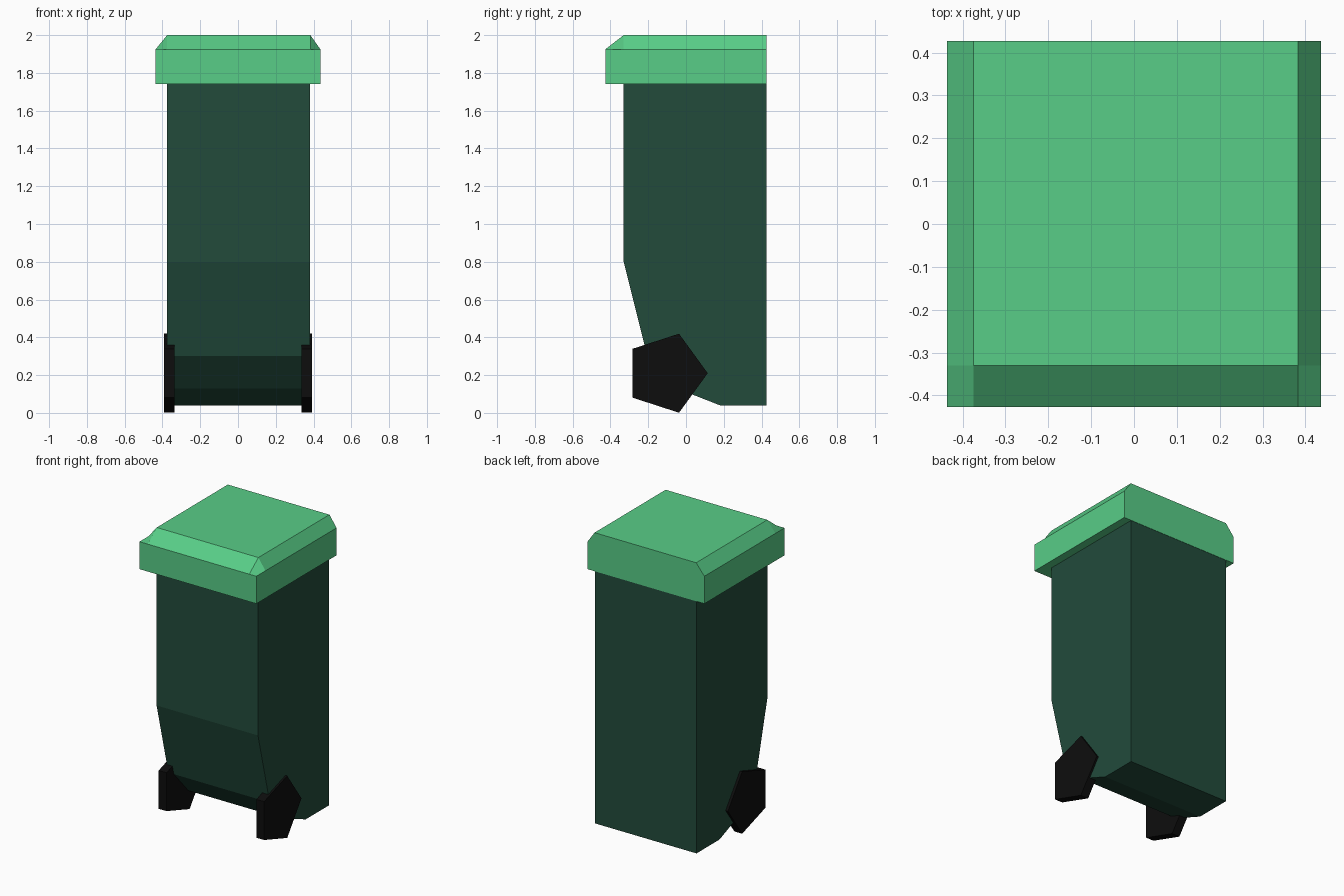
import bpy, bmesh, math

cube = bpy.data.objects.get("Cube")
if cube:
    bpy.data.objects.remove(cube, do_unlink=True)


def material(name, rgb):
    mat = bpy.data.materials.new(name)
    mat.use_nodes = True
    mat.diffuse_color = (*rgb, 1)
    mat.node_tree.nodes["Principled BSDF"].inputs["Base Color"].default_value = (*rgb, 1)
    return mat


def finish(bm, name, mat):
    bmesh.ops.recalc_face_normals(bm, faces=bm.faces)
    mesh = bpy.data.meshes.new(name)
    bm.to_mesh(mesh)
    bm.free()
    mesh.materials.append(mat)
    obj = bpy.data.objects.new(name, mesh)
    bpy.context.collection.objects.link(obj)
    return obj


def prism(name, profile, x0, x1, mat):
    """Side profile of (y, z) points spanning x0 to x1."""
    bm = bmesh.new()
    ends = [[bm.verts.new((x, y, z)) for y, z in profile] for x in (x0, x1)]
    for end in ends:
        bm.faces.new(end)
    for i in range(len(profile)):
        k = i - 1
        bm.faces.new((ends[0][k], ends[0][i], ends[1][i], ends[1][k]))
    return finish(bm, name, mat)


light_green = material("light green", (0.098, 0.61, 0.243))
dark_green = material("dark green", (0.016, 0.07, 0.044))
black = material("black rubber", (0.004, 0.004, 0.004))

# Body: upright box with the lower front cut back for the wheels
BACK = 0.425
prism("bin_body", [(-0.33, 1.75), (-0.33, 0.8), (-0.205, 0.3), (-0.05, 0.13),
                   (0.18, 0.04), (BACK, 0.04), (BACK, 1.75)], -0.376, 0.38, dark_green)

# Wheels: five-sided discs on each side
RADIUS = 0.22
pentagon = [(-0.105 + RADIUS * math.cos(math.tau * i / 5),
             0.21 + RADIUS * math.sin(math.tau * i / 5)) for i in range(5)]
for side, name in ((-1, "right_wheel"), (1, "left_wheel")):
    prism(name, pentagon, side * 0.335, side * 0.393, black)

# Lid: sloped on the front and sides, flush at the back
xs = (-0.436, -0.375, 0.383, 0.436)
ys = (-0.427, -0.33, 0.427)
bm = bmesh.new()
grid = [[bm.verts.new((x, y, 2.0 if i in (1, 2) and j else 1.925))
         for j, y in enumerate(ys)] for i, x in enumerate(xs)]
for i in range(3):
    for j in range(2):
        quad = [grid[i][j], grid[i + 1][j], grid[i + 1][j + 1], grid[i][j + 1]]
        if i == 0:  # mirror the fold of the corner
            quad = quad[1:] + quad[:1]
        bm.faces.new(quad)

# Lid skirt and underside
rim = [e for e in bm.edges if e.is_boundary]
skirt = bmesh.ops.extrude_edge_only(bm, edges=rim)["geom"]
for v in skirt:
    if isinstance(v, bmesh.types.BMVert):
        v.co.z = 1.74
bmesh.ops.holes_fill(bm, edges=[e for e in bm.edges if e.is_boundary], sides=0)
finish(bm, "lid", light_green)
